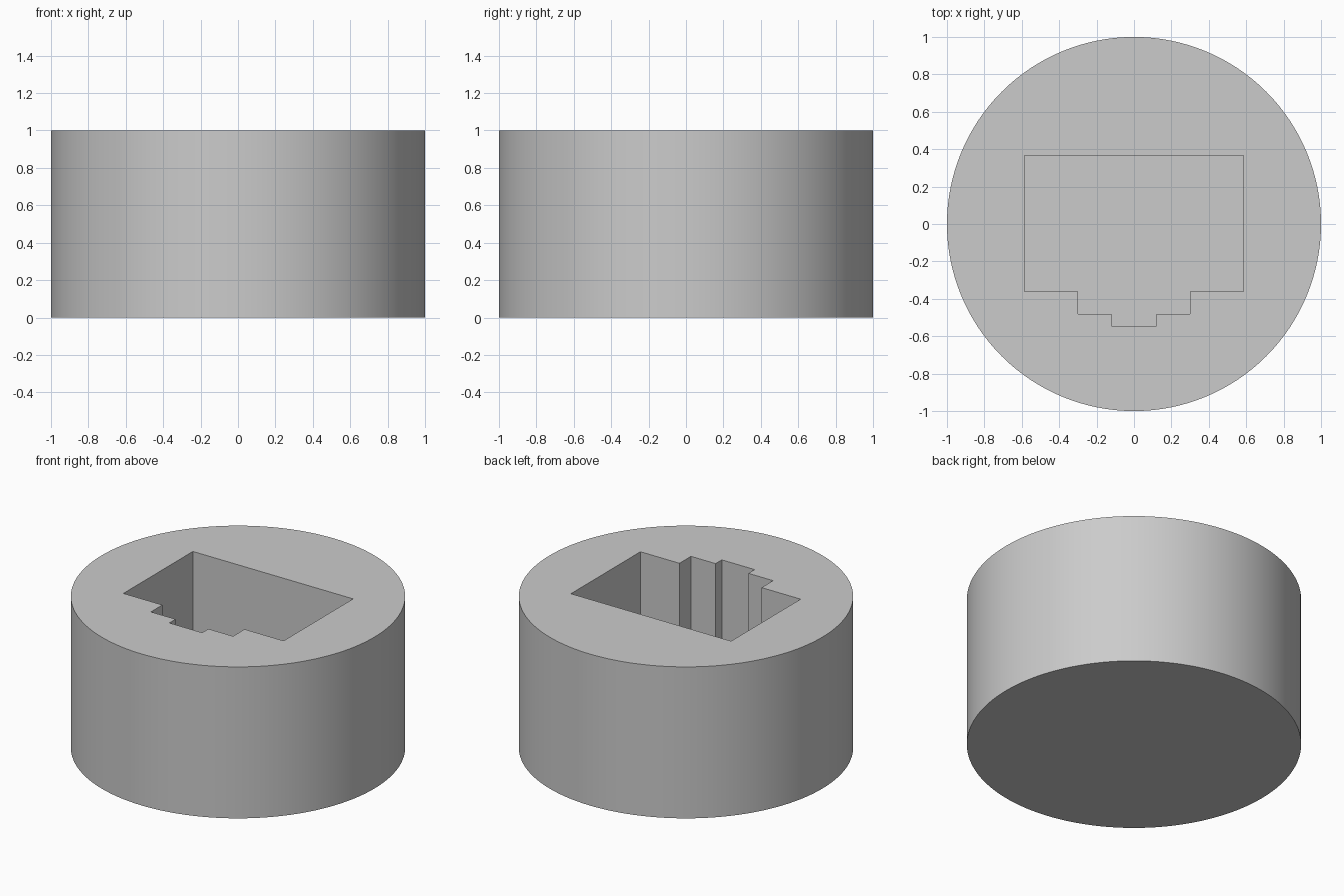
import bpy
import bmesh
import math

old = bpy.data.objects.get("Cube")
if old:
    bpy.data.objects.remove(old, do_unlink=True)

RADIUS, HEIGHT, FLOOR = 1.0, 1.0, 0.2

# Plain grey material
grey = bpy.data.materials.new("light grey")
grey.use_nodes = True
color = (0.6, 0.6, 0.6, 1.0)
grey.diffuse_color = color
grey.node_tree.nodes["Principled BSDF"].inputs["Base Color"].default_value = color


def prism(name, outline, bottom, top):
    """Extrude a closed counter-clockwise outline between two heights."""
    bm = bmesh.new()
    base = bm.faces.new([bm.verts.new((x, y, bottom)) for x, y in outline])
    walls = bmesh.ops.extrude_face_region(bm, geom=[base], use_keep_orig=True)
    moved = [v for v in walls["geom"] if isinstance(v, bmesh.types.BMVert)]
    bmesh.ops.translate(bm, verts=moved, vec=(0, 0, top - bottom))
    bmesh.ops.recalc_face_normals(bm, faces=bm.faces)
    mesh = bpy.data.meshes.new(name)
    bm.to_mesh(mesh)
    bm.free()
    mesh.materials.append(grey)
    obj = bpy.data.objects.new(name, mesh)
    bpy.context.collection.objects.link(obj)
    return obj


# Round body
sides = 128
circle = [(RADIUS * math.cos(math.tau * i / sides),
           RADIUS * math.sin(math.tau * i / sides)) for i in range(sides)]
body = prism("round_body", circle, 0, HEIGHT)

# Stepped socket, mirrored from its right-hand half profile
half = [(0.12, -0.545), (0.12, -0.48), (0.30, -0.48),
        (0.30, -0.36), (0.585, -0.36), (0.585, 0.365)]
outline = half + [(-x, y) for x, y in reversed(half)]
cutter = prism("socket_cutter", outline, FLOOR, HEIGHT + 0.2)
cutter.hide_render = True

# Cut the socket into the body
cut = body.modifiers.new("socket", 'BOOLEAN')
cut.operation = 'DIFFERENCE'
cut.solver = 'EXACT'
cut.object = cutter
bpy.ops.object.select_all(action='DESELECT')
body.select_set(True)
bpy.context.view_layer.objects.active = body
bpy.ops.object.modifier_apply(modifier=cut.name)
bpy.data.objects.remove(cutter, do_unlink=True)

# Smooth wall with sharp rims
bpy.ops.object.shade_smooth_by_angle(angle=math.radians(30))
